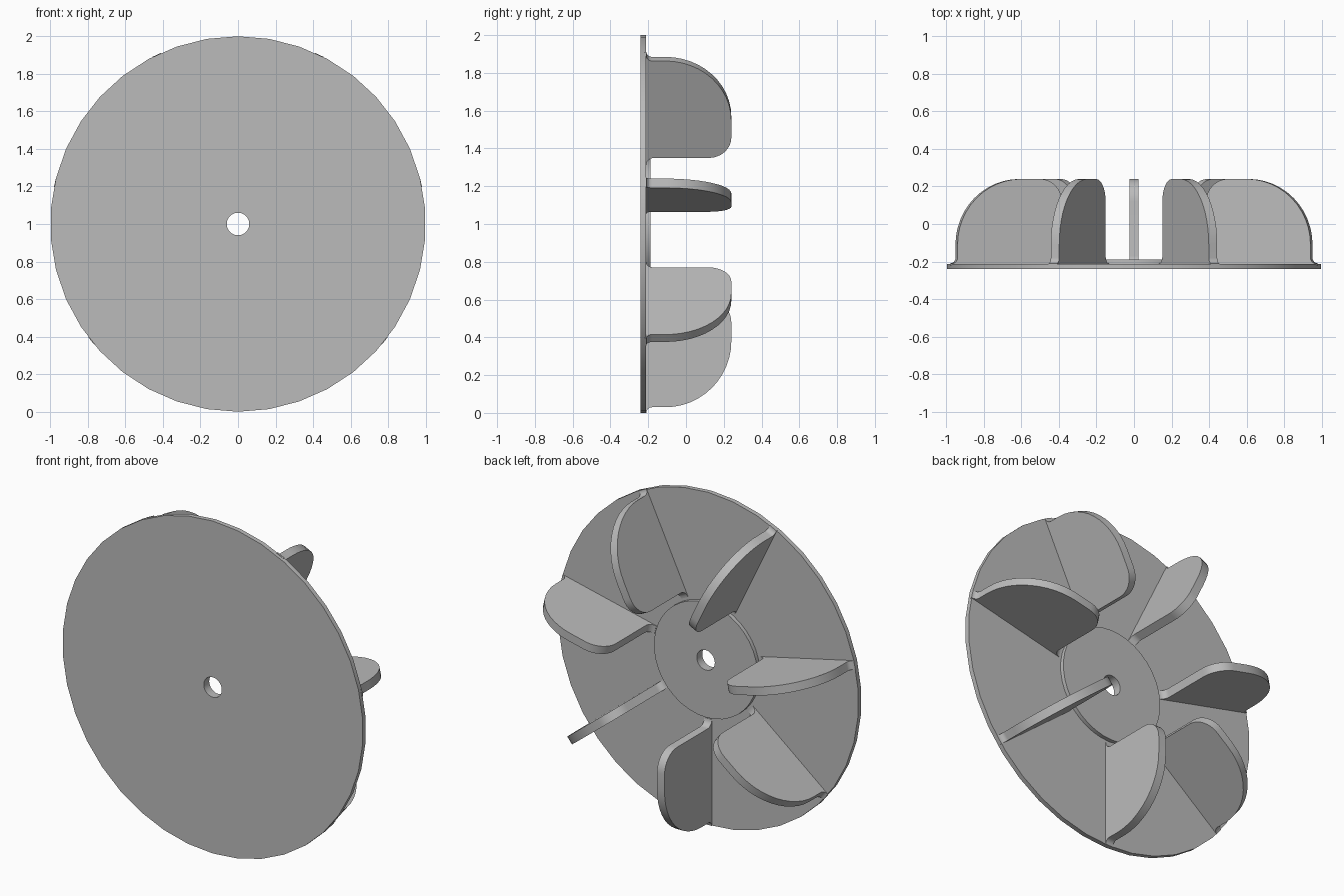
import bpy
import bmesh
from math import sin, cos, pi, radians
from mathutils import Matrix

if "Cube" in bpy.data.objects:
    bpy.data.objects.remove(bpy.data.objects["Cube"], do_unlink=True)

SIDES = 38
BLADES = 7
CENTRE = (0, 0, 1)

grey = bpy.data.materials.new("plain_grey")
grey.use_nodes = True
grey.diffuse_color = (0.5, 0.5, 0.5, 1)
grey.node_tree.nodes["Principled BSDF"].inputs["Base Color"].default_value = (0.5, 0.5, 0.5, 1)


def finish(bm, name):
    """Turn a bmesh into a mesh with the grey material."""
    bmesh.ops.recalc_face_normals(bm, faces=bm.faces)
    mesh = bpy.data.meshes.new(name)
    bm.to_mesh(mesh)
    bm.free()
    mesh.materials.append(grey)
    return mesh


def place(mesh, name, angle=0):
    obj = bpy.data.objects.new(name, mesh)
    bpy.context.collection.objects.link(obj)
    obj.location = CENTRE
    obj.rotation_euler = (0, angle, 0)
    return obj


def ring(name, inner, outer, front, back):
    """Flat washer around the y axis."""
    bm = bmesh.new()
    profile = [(inner, front), (outer, front), (outer, back), (inner, back)]
    loops = []
    for k in range(SIDES):
        turn = Matrix.Rotation(2 * pi * k / SIDES, 3, "Y")
        loops.append([bm.verts.new(turn @ Matrix.Identity(3).col[2] * r + Matrix.Identity(3).col[1] * y)
                      for r, y in profile])
    for k in range(SIDES):
        a, b = loops[k], loops[(k + 1) % SIDES]
        for i in range(4):
            j = (i + 1) % 4
            bm.faces.new((a[i], a[j], b[j], b[i]))
    return place(finish(bm, name), name)


def arc(cx, cy, radius, start, end, steps):
    angles = [radians(start + (end - start) * i / steps) for i in range(steps + 1)]
    return [(cx + radius * cos(a), cy + radius * sin(a)) for a in angles]


def blade_mesh(thickness=0.05):
    """Blade outline (radius, depth) with flared feet, extruded sideways."""
    outline = [(0.36, -0.22), (1.0, -0.22)]
    outline += arc(1.0, -0.18, 0.03, 270, 180, 6)      # outer foot
    outline += arc(0.62, -0.11, 0.35, 0, 90, 12)       # big outer curve
    outline += arc(0.52, 0.12, 0.12, 90, 180, 8)       # inner corner
    outline += arc(0.36, -0.17, 0.04, 0, -90, 6)       # inner foot
    bm = bmesh.new()
    face = bm.faces.new([bm.verts.new((-thickness / 2, y, -r)) for r, y in outline])
    out = bmesh.ops.extrude_face_region(bm, geom=[face])
    moved = [v for v in out["geom"] if isinstance(v, bmesh.types.BMVert)]
    bmesh.ops.translate(bm, verts=moved, vec=(thickness, 0, 0))
    if not face.is_valid or len(bm.faces) < len(outline) + 2:
        bm.faces.ensure_lookup_table()
    return finish(bm, "blade")


# Disc and raised hub, both with the shaft hole
parts = [ring("back_plate", 0.06, 1.0, -0.24, -0.212),
         ring("hub", 0.06, 0.345, -0.22, -0.188)]

# Radial blades, the first one pointing straight down
mesh = blade_mesh()
for k in range(BLADES):
    parts.append(place(mesh, f"blade_{k + 1}", 2 * pi * k / BLADES))

# Smooth rims, sharp corners
bpy.ops.object.select_all(action="DESELECT")
for obj in parts[:3]:
    obj.select_set(True)
bpy.context.view_layer.objects.active = parts[0]
bpy.ops.object.shade_smooth_by_angle(angle=radians(30))
